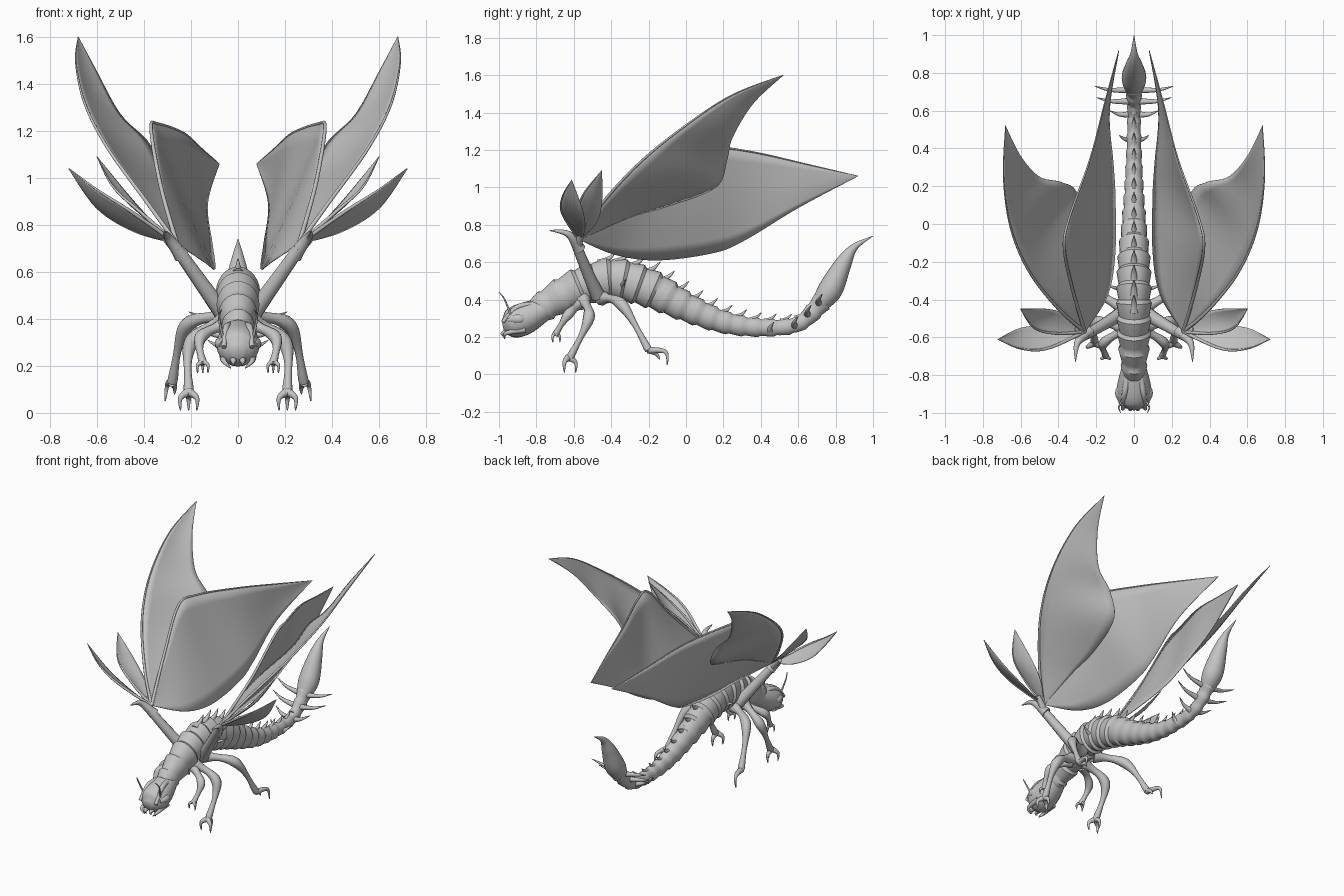
import bpy, bmesh, math
from mathutils import Vector

if "Cube" in bpy.data.objects:
    bpy.data.objects.remove(bpy.data.objects["Cube"])

GREY = (0.55, 0.55, 0.55, 1)
shell = bpy.data.materials.new("grey_chitin")
shell.use_nodes = True
shell.diffuse_color = GREY
shell.node_tree.nodes["Principled BSDF"].inputs["Base Color"].default_value = GREY


def curve_at(points, t):
    """Smooth interpolation through tuples of any size, t from 0 to 1."""
    s = min(max(t, 0), 1) * (len(points) - 1)
    i = min(int(s), len(points) - 2)
    f = s - i
    last = len(points) - 1
    before, start, end, after = (Vector(points[min(max(i + k, 0), last)]) for k in range(-1, 3))
    leave, arrive = (end - before) / 2, (after - start) / 2
    ease = f * f * (3 - 2 * f)
    return (start * (1 - ease) + end * ease
            + leave * f * (1 - f) ** 2 - arrive * f * f * (1 - f))


def finish(name, bm, mirror=False, thickness=0):
    bmesh.ops.recalc_face_normals(bm, faces=bm.faces)
    mesh = bpy.data.meshes.new(name)
    bm.to_mesh(mesh)
    bm.free()
    mesh.materials.append(shell)
    ob = bpy.data.objects.new(name, mesh)
    bpy.context.collection.objects.link(ob)
    if thickness:
        solid = ob.modifiers.new("thickness", 'SOLIDIFY')
        solid.thickness, solid.offset = thickness, 0
    if mirror:
        ob.modifiers.new("mirror", 'MIRROR').use_mirror_merge = False
    bpy.ops.object.select_all(action='DESELECT')
    ob.select_set(True)
    bpy.context.view_layer.objects.active = ob
    bpy.ops.object.shade_smooth_by_angle(angle=math.radians(40))


def loft(bm, rings, sides):
    """Skin elliptical rings (centre, half width, half height) along a path."""
    centres = [Vector(ring[0]) for ring in rings]
    last = len(rings) - 1
    side = previous = None
    for i, (centre, width, height) in enumerate(rings):
        along = (centres[min(i + 1, last)] - centres[max(i - 1, 0)]).normalized()
        if side is None:
            side = Vector((1, 0, 0)) if abs(along.x) < 0.9 else Vector((0, 0, 1))
        side = (side - along * side.dot(along)).normalized()
        up = side.cross(along)
        angles = [math.tau * k / sides for k in range(sides)]
        ring = [bm.verts.new(centres[i] + side * width * math.cos(a) + up * height * math.sin(a))
                for a in angles]
        if previous:
            for k in range(sides):
                n = (k + 1) % sides
                bm.faces.new((previous[k], previous[n], ring[n], ring[k]))
        else:
            bm.faces.new(ring)
        previous = ring
    bm.faces.new(previous)


def trunk(name, profile, ratio, segments, flare):
    """Central part through (y, z, half width); each segment flares to its rear."""
    bm = bmesh.new()
    rings = []
    steps = 5
    for i in range(segments):
        for j in range(steps):
            y, z, width = curve_at(profile, (i + j / steps) / segments)
            width = max(width, .001) * (1 + flare * (j / steps - .5))
            rings.append(((0, y, z), width, width * ratio))
    y, z, width = profile[-1]
    rings.append(((0, y, z), width, width * ratio))
    loft(bm, rings, 24)
    finish(name, bm)


def limbs(name, paths, thick, tip, knob=0, mirror=True):
    """Tapering tubes through (x, y, z) points, swollen at each point by knob."""
    bm = bmesh.new()
    for path in paths:
        steps = 6 * len(path)
        rings = []
        for i in range(steps + 1):
            t = i / steps
            radius = thick + (tip - thick) * t
            radius *= 1 + knob * math.cos(math.tau * t * (len(path) - 1))
            rings.append((curve_at(path, t), radius, radius))
        loft(bm, rings, 10)
    finish(name, bm, mirror)


# Segmented body, from the neck to the root of the stinger
BODY = [(-.8, .34, .06), (-.6, .45, .085), (-.4, .51, .09), (-.2, .46, .085), (0, .36, .065),
        (.2, .28, .05), (.4, .25, .04), (.6, .27, .035), (.73, .39, .045)]
SEGMENTS = 20
trunk("segmented_body", BODY, 1.2, SEGMENTS, .18)
trunk("stinger", [(.7, .36, .04), (.77, .45, .065), (.84, .59, .045), (.9, .68, .02), (1, .74, .001)],
      1, 6, 0)
trunk("head", [(-.74, .36, .06), (-.86, .3, .09), (-.94, .27, .08), (-.98, .26, .03)], .95, 4, 0)

# Swept thorns along the back
for i in range(4, SEGMENTS - 2):
    y, z, width = curve_at(BODY, (i + .5) / SEGMENTS)
    size = .02 + width / 3
    top = z + width * 1.1
    limbs("back_thorn", [[(0, y - size / 2, top - size / 4), (0, y + size / 2, top + size / 4),
                          (0, y + size * 1.3, top + size)]], size / 2, .001, 0, False)

# Side spikes on the tail and the waist
for y, z, reach in ((.71, .4, .21), (.65, .34, .2), (.58, .28, .13), (.45, .25, .08), (-.34, .48, .15)):
    limbs("side_spike", [[(.02, y, z - .02), (reach * .6, y, z), (reach, y + .02, z + .03)]], .02, .001)

# Face: brows, eyes, jaws and feelers
limbs("brow_ridges", [[(.03, -.8, .37), (.05, -.9, .36), (.06, -.98, .28)]], .02, .01)
limbs("eyes", [[(.07, -.84, .3), (.07, -.95, .29)]], .02, .02, -.5)
limbs("jaws", [[(.06, -.86, .24), (.06, -.96, .22), (.03, -.97, .19)],
               [(.02, -.92, .23), (.02, -.98, .22), (.02, -.97, .2)]], .02, .002)
limbs("feelers", [[(.06, -.93, .3), (.08, -.97, .4), (.07, -1, .44)]], .007, .002)

# Shoulder arms that carry the wings
limbs("wing_arms", [[(.06, -.47, .42), (.14, -.52, .53), (.26, -.59, .7)]], .04, .026)
limbs("wing_arm_hooks", [[(.24, -.57, .67), (.3, -.63, .75), (.31, -.73, .77)]], .035, .001)
limbs("wing_sockets", [[(.24, -.58, .67), (.32, -.56, .76)]], .024, .016)

# Jointed legs
limbs("front_legs", [[(.05, -.56, .38), (.16, -.63, .32), (.15, -.7, .21)]], .03, .015, .2)
limbs("middle_legs", [[(.05, -.55, .4), (.2, -.52, .3), (.21, -.62, .09)]], .034, .017, .25)
limbs("hind_legs", [[(.05, -.45, .41), (.22, -.34, .37), (.28, -.2, .13)]], .034, .017, .25)
limbs("hind_feet", [[(.28, -.2, .13), (.3, -.11, .12), (.31, -.1, .05)],
                    [(.28, -.2, .13), (.27, -.16, .11), (.27, -.14, .08)]], .02, .002)


# Three splayed claws on each front and middle foot
def claws(name, x, y, z, size):
    paths = []
    for k in range(3):
        turn = math.tau * k / 3
        out_x, out_y = size * math.sin(turn) / 2, size * math.cos(turn) / 2
        paths.append([(x, y, z), (x + out_x, y + out_y, z - size / 3),
                      (x + out_x, y + out_y, z - size)])
    limbs(name, paths, size / 4, .002)


claws("front_claws", .15, -.7, .22, .05)
claws("middle_claws", .21, -.63, .09, .08)

# Wings: thin sheets spanned between a leading and a trailing edge
ROOT = (.26, -.57, .72)


def wing(name, tip, lead, trail, camber):
    lead, trail = [ROOT, *lead, tip], [ROOT, *trail, tip]
    length, depth = 36, 8
    bm = bmesh.new()
    grid = []
    for i in range(length + 1):
        front, back = curve_at(lead, i / length), curve_at(trail, i / length)
        row = []
        for j in range(depth + 1):
            point = front.lerp(back, j / depth)
            point.x += camber * math.sin(math.pi * j / depth) * math.sin(math.pi * i / length)
            row.append(bm.verts.new(point))
        grid.append(row)
    for low, high in zip(grid, grid[1:]):
        for j in range(depth):
            bm.faces.new((low[j], high[j], high[j + 1], low[j + 1]))
    finish(name, bm, True, .004)
    limbs(name + "_rib", [lead], .01, .002)


wing("upper_wing", (.68, .52, 1.6),
     [(.39, -.46, .9), (.55, -.26, 1.12), (.65, -.03, 1.31), (.69, .24, 1.49)],
     [(.25, -.3, .84), (.25, -.1, .9), (.3, .16, 1), (.38, .22, 1.15), (.5, .25, 1.27), (.6, .36, 1.45)],
     .02)
wing("lower_wing", (.08, .92, 1.06),
     [(.33, -.33, .97), (.37, -.12, 1.21), (.34, .04, 1.23), (.23, .35, 1.19), (.15, .66, 1.12)],
     [(.14, -.38, .64), (.1, -.15, .61), (.1, .15, .65), (.11, .32, .72), (.13, .6, .89)],
     .015)
wing("front_winglet", (.72, -.61, 1.04),
     [(.46, -.66, .86), (.6, -.66, .95)], [(.44, -.54, .77), (.6, -.55, .87)], .015)
wing("rear_winglet", (.6, -.45, 1.09),
     [(.41, -.58, .85), (.53, -.55, .96)], [(.36, -.48, .81), (.46, -.45, .92)], .015)
